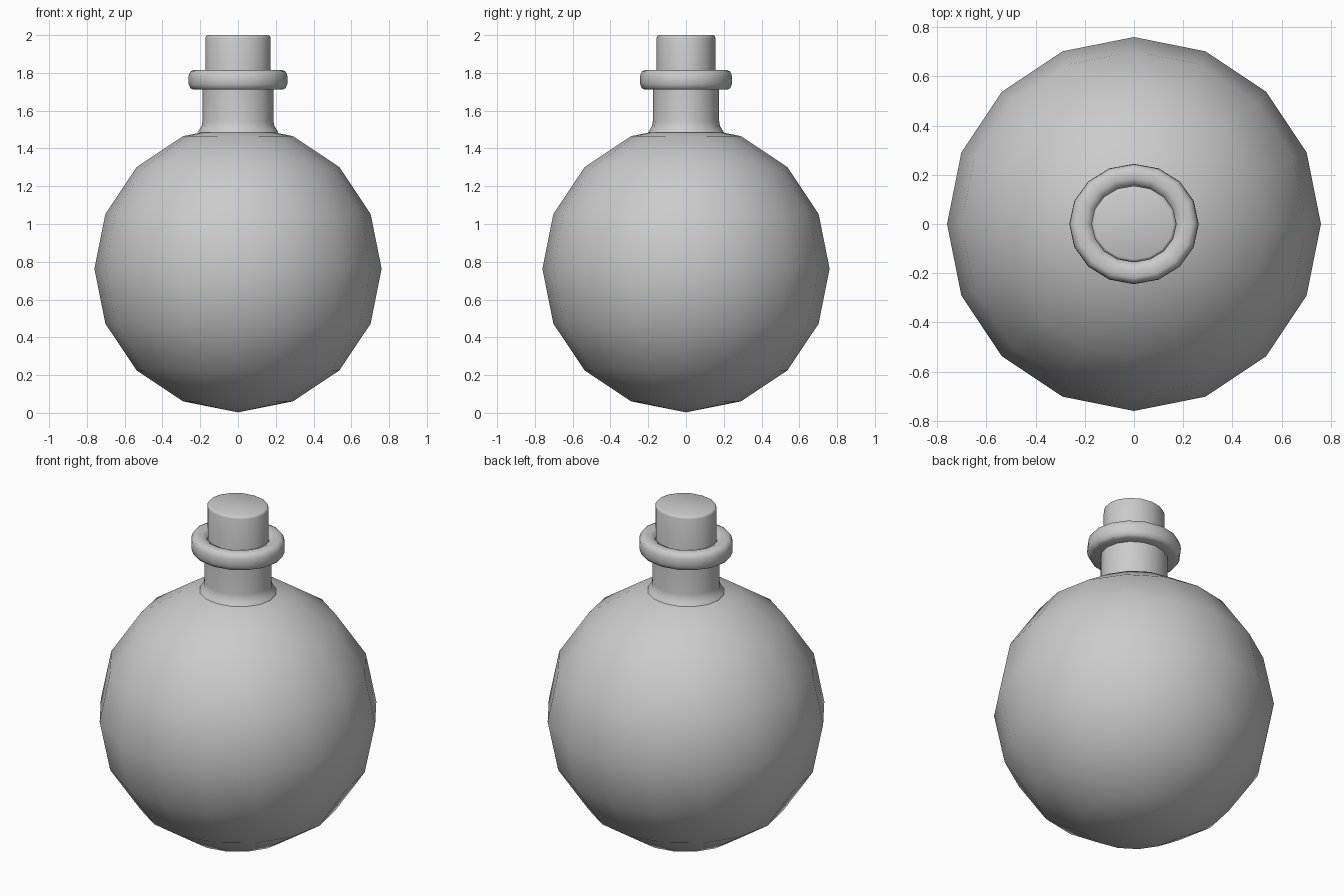
import bpy, bmesh
from math import pi, cos, sin, radians

if "Cube" in bpy.data.objects:
    bpy.data.objects.remove(bpy.data.objects["Cube"])

SEG = 16


def finish(name, bm, angle=40):
    bmesh.ops.recalc_face_normals(bm, faces=bm.faces)
    me = bpy.data.meshes.new(name)
    bm.to_mesh(me)
    bm.free()
    ob = bpy.data.objects.new(name, me)
    bpy.context.collection.objects.link(ob)
    bpy.ops.object.select_all(action='DESELECT')
    ob.select_set(True)
    bpy.context.view_layer.objects.active = ob
    bpy.ops.object.shade_smooth_by_angle(angle=radians(angle))
    return ob


def lathe(name, profile, squash, closed=False, angle=40):
    """Revolve (radius, z) points; squash narrows the depth slightly."""
    bm = bmesh.new()
    rings = []
    for r, z in profile:
        rings.append([bm.verts.new((r * cos(2 * pi * i / SEG),
                                    r * squash * sin(2 * pi * i / SEG), z))
                      for i in range(SEG)])
    pairs = list(zip(rings, rings[1:]))
    if closed:
        pairs.append((rings[-1], rings[0]))
    for a, b in pairs:
        for i in range(SEG):
            j = (i + 1) % SEG
            bm.faces.new((a[i], a[j], b[j], b[i]))
    if not closed:
        bm.faces.new(rings[0])
        bm.faces.new(rings[-1])
    return finish(name, bm, angle)


# round flask body
bm = bmesh.new()
bmesh.ops.create_uvsphere(bm, u_segments=SEG, v_segments=8, radius=0.76)
bmesh.ops.translate(bm, verts=bm.verts, vec=(0, 0, 0.763))
finish("flask_body", bm, 60)

# neck with a small flare where it meets the body
lathe("neck", [(0.215, 1.485), (0.203, 1.502), (0.192, 1.52), (0.188, 1.545),
               (0.188, 1.74)], 0.935)

# rounded collar ring
lathe("collar", [(0.165, 1.711), (0.235, 1.711), (0.252, 1.719), (0.261, 1.74),
                 (0.263, 1.763), (0.261, 1.786), (0.252, 1.807), (0.235, 1.815),
                 (0.20, 1.815), (0.178, 1.805), (0.165, 1.78)], 0.93, closed=True, angle=60)

# stopper with a slightly softened top edge
lathe("stopper", [(0.173, 1.70), (0.173, 1.985), (0.169, 1.996), (0.16, 2.0)], 0.9, angle=50)
